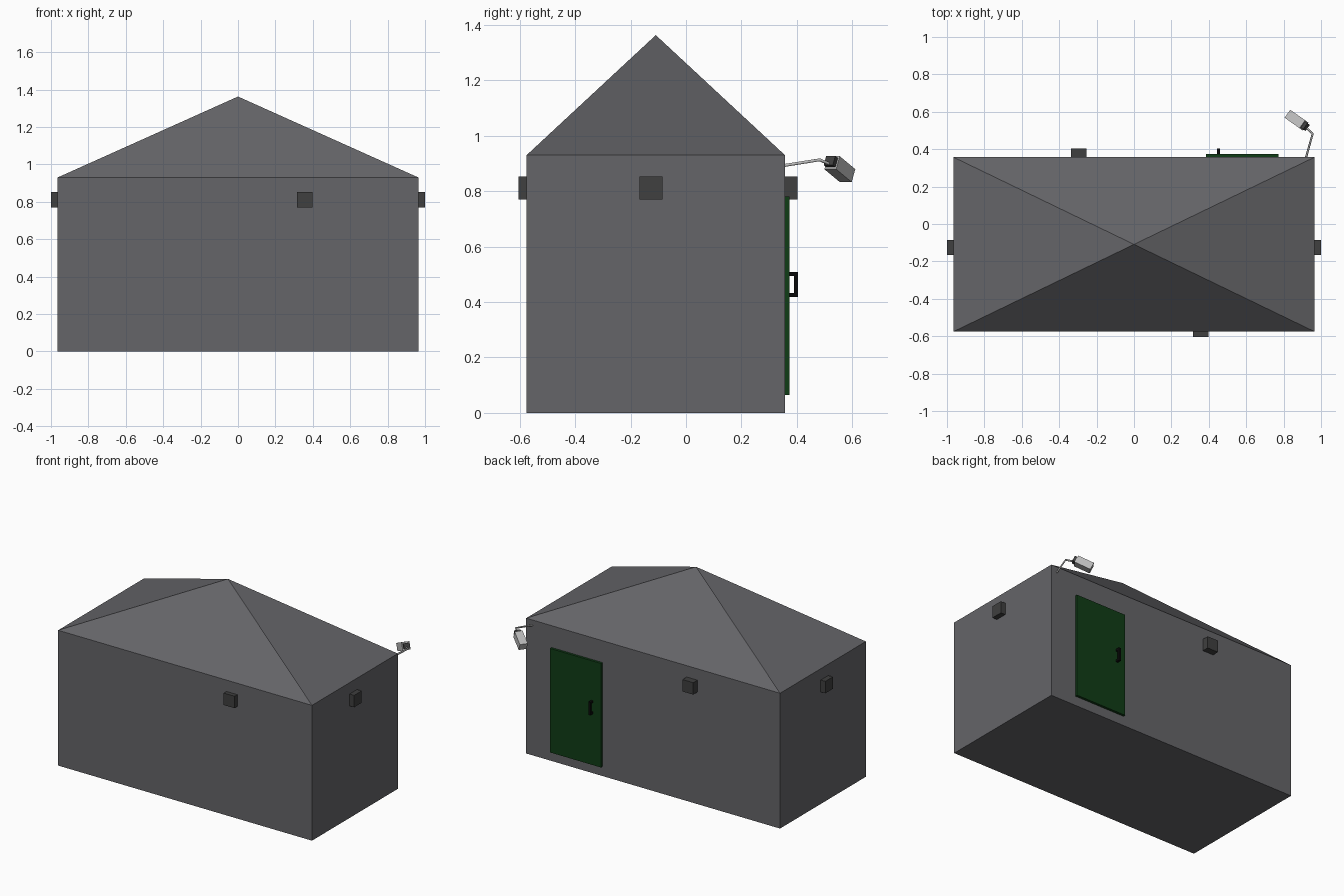
import bpy, bmesh
from mathutils import Vector, Matrix

if "Cube" in bpy.data.objects:
    bpy.data.objects.remove(bpy.data.objects["Cube"])


def material(name, rgb):
    m = bpy.data.materials.new(name)
    m.diffuse_color = (*rgb, 1)
    m.use_nodes = True
    m.node_tree.nodes["Principled BSDF"].inputs["Base Color"].default_value = m.diffuse_color
    return m


WALL = material("wall_grey", (0.13, 0.13, 0.14))
DARK = material("dark_grey", (0.05, 0.05, 0.05))
GREEN = material("door_green", (0.005, 0.045, 0.008))
BLACK = material("black", (0.003, 0.003, 0.003))
LIGHT = material("light_grey", (0.5, 0.5, 0.5))


def finish(name, bm, mat):
    bmesh.ops.recalc_face_normals(bm, faces=bm.faces)
    me = bpy.data.meshes.new(name)
    bm.to_mesh(me)
    bm.free()
    me.materials.append(mat)
    ob = bpy.data.objects.new(name, me)
    bpy.context.collection.objects.link(ob)
    return ob


def add_box(bm, lo, hi):
    lo, hi = Vector(lo), Vector(hi)
    bmesh.ops.create_cube(bm, size=1, matrix=Matrix.Translation((lo + hi) / 2)
                          @ Matrix.Diagonal((*(hi - lo), 1)))


def box(name, lo, hi, mat):
    bm = bmesh.new()
    add_box(bm, lo, hi)
    return finish(name, bm, mat)


# Building: walls with a pyramid roof
bm = bmesh.new()
add_box(bm, (-0.965, -0.575, 0), (0.965, 0.357, 0.93))
top = max(bm.faces, key=lambda f: f.calc_center_median().z)
apex = bmesh.ops.poke(bm, faces=[top])["verts"][0]
apex.co.z = 1.363
finish("building", bm, WALL)

# Wall vents, one on each side
box("front_vent", (0.315, -0.605, 0.77), (0.397, -0.57, 0.852), DARK)
box("back_vent", (-0.337, 0.35, 0.77), (-0.255, 0.403, 0.852), DARK)
box("right_vent", (0.96, -0.167, 0.77), (1.0, -0.085, 0.852), DARK)
box("left_vent", (-1.0, -0.167, 0.77), (-0.96, -0.085, 0.852), DARK)

# Door with a bracket handle
box("door", (0.385, 0.35, 0.065), (0.772, 0.374, 0.78), GREEN)
bm = bmesh.new()
x0, x1 = 0.445, 0.46
add_box(bm, (x0, 0.39, 0.418), (x1, 0.404, 0.508))
for z in (0.418, 0.494):
    add_box(bm, (x0, 0.37, z), (x1, 0.39, z + 0.014))
finish("door_handle", bm, BLACK)

# Bent arm of the security camera
curve = bpy.data.curves.new("camera_arm", "CURVE")
curve.dimensions = "3D"
curve.bevel_depth = 0.006
curve.bevel_resolution = 1
curve.use_fill_caps = True
path = [(0.918, 0.35, 0.892), (0.955, 0.482, 0.913), (0.918, 0.52, 0.897)]
s = curve.splines.new("POLY")
s.points.add(len(path) - 1)
for p, co in zip(s.points, path):
    p.co = (*co, 1)
arm = bpy.data.objects.new("camera_arm", curve)
curve.materials.append(LIGHT)
bpy.context.collection.objects.link(arm)

# Camera housing and rear mount, aimed outwards and down
aim = Vector((-0.094, 0.066, -0.055)).normalized()
side = aim.cross(Vector((0, 0, 1))).normalized()
rot = Matrix((aim, side, side.cross(aim))).transposed().to_4x4()
frame = Matrix.Translation((0.872, 0.553, 0.881)) @ rot
for name, lo, hi, mat in (
        ("camera_housing", (-0.05, -0.026, -0.026), (0.058, 0.026, 0.026), LIGHT),
        ("camera_mount", (-0.068, -0.02, -0.018), (-0.05, 0.02, 0.018), DARK)):
    box(name, lo, hi, mat).matrix_world = frame
